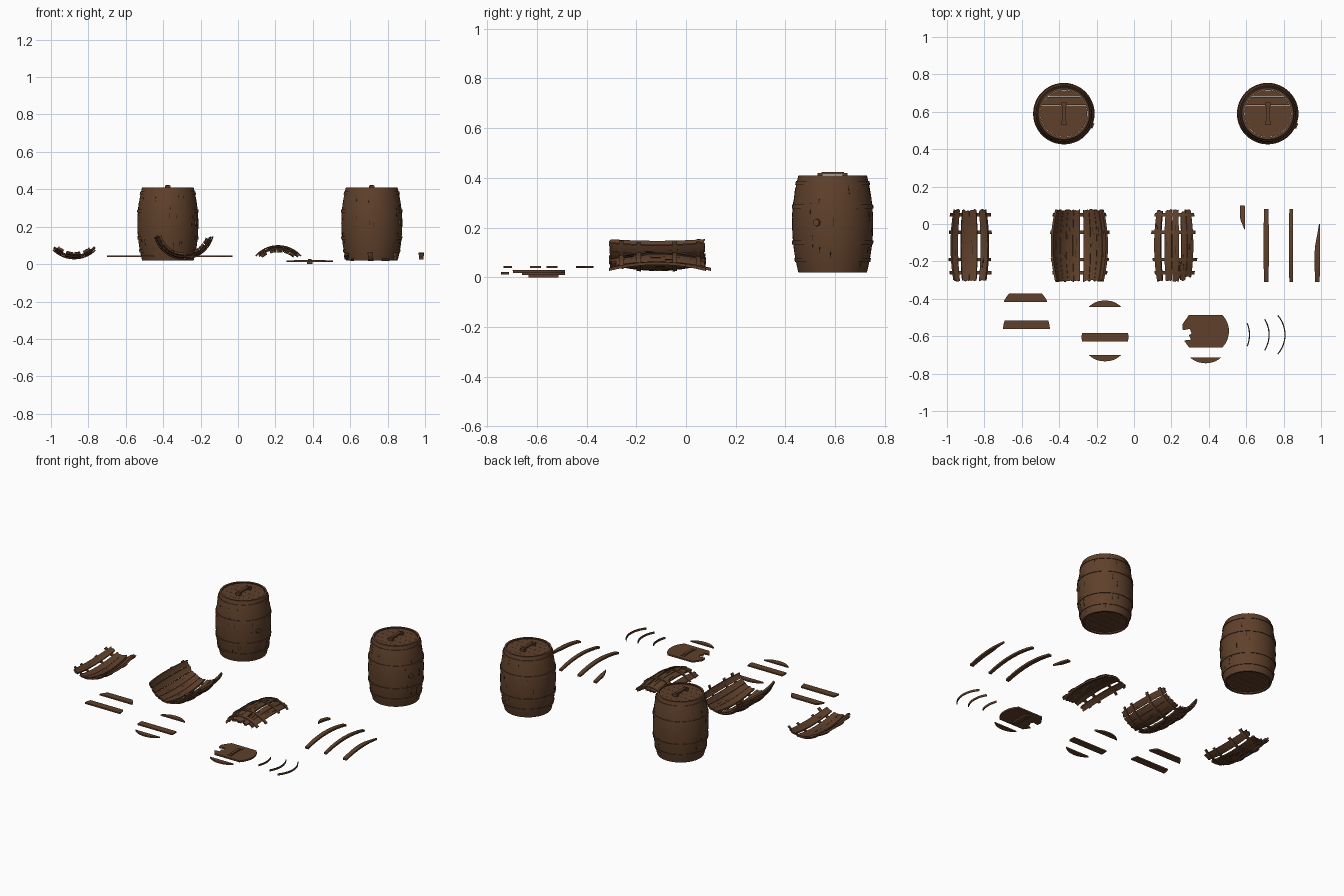
import bpy, bmesh, random
from math import sin, cos, radians, sqrt
from mathutils import Vector, Matrix

random.seed(4)
if "Cube" in bpy.data.objects:
    bpy.data.objects.remove(bpy.data.objects["Cube"])


def material(name, rgb):
    m = bpy.data.materials.new(name)
    m.use_nodes = True
    m.diffuse_color = (*rgb, 1)
    m.node_tree.nodes["Principled BSDF"].inputs["Base Color"].default_value = (*rgb, 1)
    return m


WOOD = material("brown wood", (0.115, 0.052, 0.024))
CRACK = material("dark crack", (0.022, 0.011, 0.006))
LENGTH, THICK, LID_R = 0.39, 0.012, 0.125
HOOPS = (0.05, 0.12, 0.265, 0.36)


def radius(t):
    u = 2 * t / LENGTH - 1
    return 0.138 + 0.025 * (1 - u * u)


def finish(bm, name, mat=WOOD):
    bmesh.ops.recalc_face_normals(bm, faces=bm.faces)
    me = bpy.data.meshes.new(name)
    bm.to_mesh(me)
    bm.free()
    me.materials.append(mat)
    ob = bpy.data.objects.new(name, me)
    bpy.context.collection.objects.link(ob)
    bpy.ops.object.select_all(action='DESELECT')
    ob.select_set(True)
    bpy.context.view_layer.objects.active = ob
    bpy.ops.object.shade_smooth_by_angle(angle=radians(35))
    return ob


# Placement of barrel coordinates (angle, length, radius) in space
def upright(cx, cy):
    return lambda a, t, r: (cx + r * cos(a), cy + r * sin(a), 0.02 + t)


def lying(cx, cz, up=-1, y=-0.31):
    return lambda a, t, r: (cx + r * sin(a), y + t, cz + up * r * cos(a))


def shell(bm, place, a0, a1, t0, t1, off=0.0, thick=THICK, na=3, nt=8,
          ragged=0.0, tip0=1.0, tip1=1.0):
    """Closed curved board that follows the barrel's belly."""
    ends = [(t0 + random.uniform(0, ragged), t1 - random.uniform(0, ragged)) for _ in range(na + 1)]
    outer, inner = [], []
    for i in range(na + 1):
        col_o, col_i = [], []
        for j in range(nt + 1):
            f = j / nt
            t = ends[i][0] * (1 - f) + ends[i][1] * f
            width = min(1, tip0 + 2 * f) * min(1, tip1 + 2 * (1 - f))
            a = radians(a1 - (a1 - a0) * (1 - i / na) * width)
            col_o.append(bm.verts.new(place(a, t, radius(t) + off)))
            col_i.append(bm.verts.new(place(a, t, radius(t) + off - thick)))
        outer.append(col_o)
        inner.append(col_i)
    for g in (outer, inner):
        for i in range(na):
            for j in range(nt):
                bm.faces.new((g[i][j], g[i + 1][j], g[i + 1][j + 1], g[i][j + 1]))
    rim = [(i, 0) for i in range(na)] + [(na, j) for j in range(nt)]
    rim += [(i, nt) for i in range(na, 0, -1)] + [(0, j) for j in range(nt, 0, -1)]
    for (i, j), (k, m) in zip(rim, rim[1:] + rim[:1]):
        bm.faces.new((outer[i][j], outer[k][m], inner[k][m], inner[i][j]))


def strip(y0, y1, left=None, n=8):
    """Outline of a plank sawn from the round lid."""
    ys = [y0 + (y1 - y0) * i / n for i in range(n + 1)]
    edge = [(sqrt(max(LID_R ** 2 - y * y, 0)), y) for y in ys]
    return edge + (left or [(-x, y) for x, y in reversed(edge) if x > 0.001])


def plate(bm, outline, cx, cy, z0, z1):
    low = [bm.verts.new((cx + x, cy + y, z0)) for x, y in outline]
    high = [bm.verts.new((cx + x, cy + y, z1)) for x, y in outline]
    bm.faces.new(low)
    bm.faces.new(high)
    for i in range(len(low)):
        k = (i + 1) % len(low)
        bm.faces.new((low[i], low[k], high[k], high[i]))


def box(bm, centre, size):
    bmesh.ops.create_cube(bm, size=1, matrix=Matrix.Translation(centre) @ Matrix.Diagonal((*size, 1)))


def handle(bm, cx, cy, z):
    box(bm, (cx, cy, z + 0.015), (0.018, 0.09, 0.01))
    for s in (-1, 1):
        box(bm, (cx, cy + s * 0.05, z + 0.008), (0.03, 0.02, 0.016))


# Whole barrels
def barrel(name, cx, cy):
    place = upright(cx, cy)
    bm = bmesh.new()
    shell(bm, place, 0, 360, 0, LENGTH, na=48, nt=14)
    bmesh.ops.remove_doubles(bm, verts=bm.verts, dist=0.0001)
    finish(bm, name + "_body")

    bm = bmesh.new()
    for t in HOOPS:
        shell(bm, place, 0, 360, t - 0.008, t + 0.008, 0.004, 0.006, na=48, nt=1)
    finish(bm, name + "_hoops")

    bm = bmesh.new()
    cuts = (-LID_R, -0.09, -0.045, 0, 0.045, 0.09, LID_R)
    for lo, hi in zip(cuts, cuts[1:]):
        for z in (0.028, 0.392):
            plate(bm, strip(lo + 0.0004, hi - 0.0004), cx, cy, z, z + 0.012)
    finish(bm, name + "_lids")

    bm = bmesh.new()
    handle(bm, cx, cy, 0.404)
    finish(bm, name + "_handle")

    bm = bmesh.new()
    out = Vector((cos(radians(-23)), sin(radians(-23)), 0))
    turn = out.to_track_quat('Z', 'Y').to_matrix().to_4x4()
    spot = Matrix.Translation(Vector((cx, cy, 0.22)) + out * 0.162)
    bmesh.ops.create_cone(bm, cap_ends=True, segments=16, radius1=0.016, radius2=0.014,
                          depth=0.018, matrix=spot @ turn)
    finish(bm, name + "_bung")

    # Short splits in the wood
    bm = bmesh.new()
    for _ in range(34):
        a, t = random.uniform(0, 360), random.uniform(0.01, 0.33)
        shell(bm, place, a, a + random.uniform(0.5, 1.1), t, t + random.uniform(0.015, 0.05),
              0.001, 0.003, na=1, nt=2, tip0=0.3, tip1=0.3)
    finish(bm, name + "_splits", CRACK)


barrel("left_barrel", 0.715, 0.59)
barrel("right_barrel", -0.375, 0.59)


# Broken wall sections: staves held by torn hoops
def wall(name, place, staves, reach):
    bm = bmesh.new()
    for a0, a1, t0, t1 in staves:
        shell(bm, place, a0, a1, t0, t1, random.uniform(-0.002, 0.001),
              ragged=0.012 if t1 - t0 > 0.36 else 0.05, na=4)
    finish(bm, name + "_staves")
    bm = bmesh.new()
    for t in HOOPS:
        shell(bm, place, -reach + random.uniform(0, 7), reach - random.uniform(0, 7),
              t - 0.009, t + 0.009, 0.004, 0.006, na=16, nt=1)
    finish(bm, name + "_hoops")
    bm = bmesh.new()
    for a0, a1, t0, t1 in staves:
        for _ in range(2):
            a, t = random.uniform(a0 + 2, a1 - 3), random.uniform(t0 + 0.06, t1 - 0.1)
            shell(bm, place, a, a + 1, t, t + 0.04, 0.0015, 0.015, na=1, nt=2, tip0=0.3, tip1=0.3)
    finish(bm, name + "_splits", CRACK)


wall("small_wall", lying(-0.875, 0.19),
     [(-41, -26, 0, LENGTH), (-19, -3, 0, LENGTH), (-2.5, 14, 0, LENGTH), (21, 38, 0, LENGTH)], 49)
wall("large_wall", lying(-0.29, 0.188),
     [(a, a + 14.3, 0, LENGTH) for a in (-74, -59, -44, -29, -14, 8, 23, 38, 54)], 78)
wall("arched_wall", lying(0.215, -0.063, 1),
     [(-41, -27, 0, LENGTH), (-19, -5, 0, LENGTH), (-4, 9, 0, LENGTH),
      (14, 25, 0, 0.38), (26, 39, 0.02, LENGTH), (9.5, 13.5, 0, 0.13)], 49)

# Loose staves
for name, x, half, t0, t1, y, tip0, tip1 in (
        ("short_stave", 0.58, 5, 0.26, LENGTH, -0.29, 0.1, 1),
        ("wide_stave", 0.707, 5, 0, LENGTH, -0.31, 1, 1),
        ("narrow_stave", 0.84, 4, 0, LENGTH, -0.31, 1, 1),
        ("pointed_stave", 0.98, 5.2, 0, 0.31, -0.31, 1, 0.15)):
    bm = bmesh.new()
    shell(bm, lying(x, -0.1, 1, y), -half, half, t0, t1, tip0=tip0, tip1=tip1, na=2)
    finish(bm, name)

# Loose lid planks
for name, lo, hi, x, y in (
        ("back_plank", 0.045, 0.09, -0.58, -0.462),
        ("front_plank", 0.0, 0.045, -0.575, -0.562),
        ("back_lid_edge", 0.09, LID_R, -0.155, -0.533),
        ("middle_plank", -0.022, 0.022, -0.155, -0.605),
        ("front_lid_edge", -LID_R, -0.09, -0.155, -0.61)):
    bm = bmesh.new()
    plate(bm, strip(lo, hi), x, y, 0.037, 0.046)
    finish(bm, name)
bm = bmesh.new()
plate(bm, strip(-LID_R, -0.093), 0.383, -0.62, 0.012, 0.021)
finish(bm, "lid_offcut")

# Broken lid with handle and lower batten
torn = [(-0.089, 0.087), (-0.108, 0.06), (-0.125, 0.035), (-0.122, 0.005), (-0.085, 0.012),
        (-0.075, -0.012), (-0.09, -0.022), (-0.078, -0.045), (-0.115, -0.05), (-0.089, -0.087)]
bm = bmesh.new()
plate(bm, strip(-0.087, 0.087, torn), 0.383, -0.573, 0.01, 0.02)
finish(bm, "broken_lid")
bm = bmesh.new()
handle(bm, 0.383, -0.573, 0.007)
box(bm, (0.383, -0.573, 0.006), (0.03, 0.12, 0.012))
finish(bm, "broken_lid_handle")

# Loose hoop pieces
for name, x, half in (("short_hoop", 0.62, 23), ("middle_hoop", 0.725, 32), ("long_hoop", 0.81, 41)):
    bm = bmesh.new()
    shell(bm, upright(x - 0.16, -0.592), -half, half, 0.12, 0.132, 0, 0.005, na=14, nt=1)
    bmesh.ops.translate(bm, verts=bm.verts, vec=(0, 0, -0.122))
    finish(bm, name)
